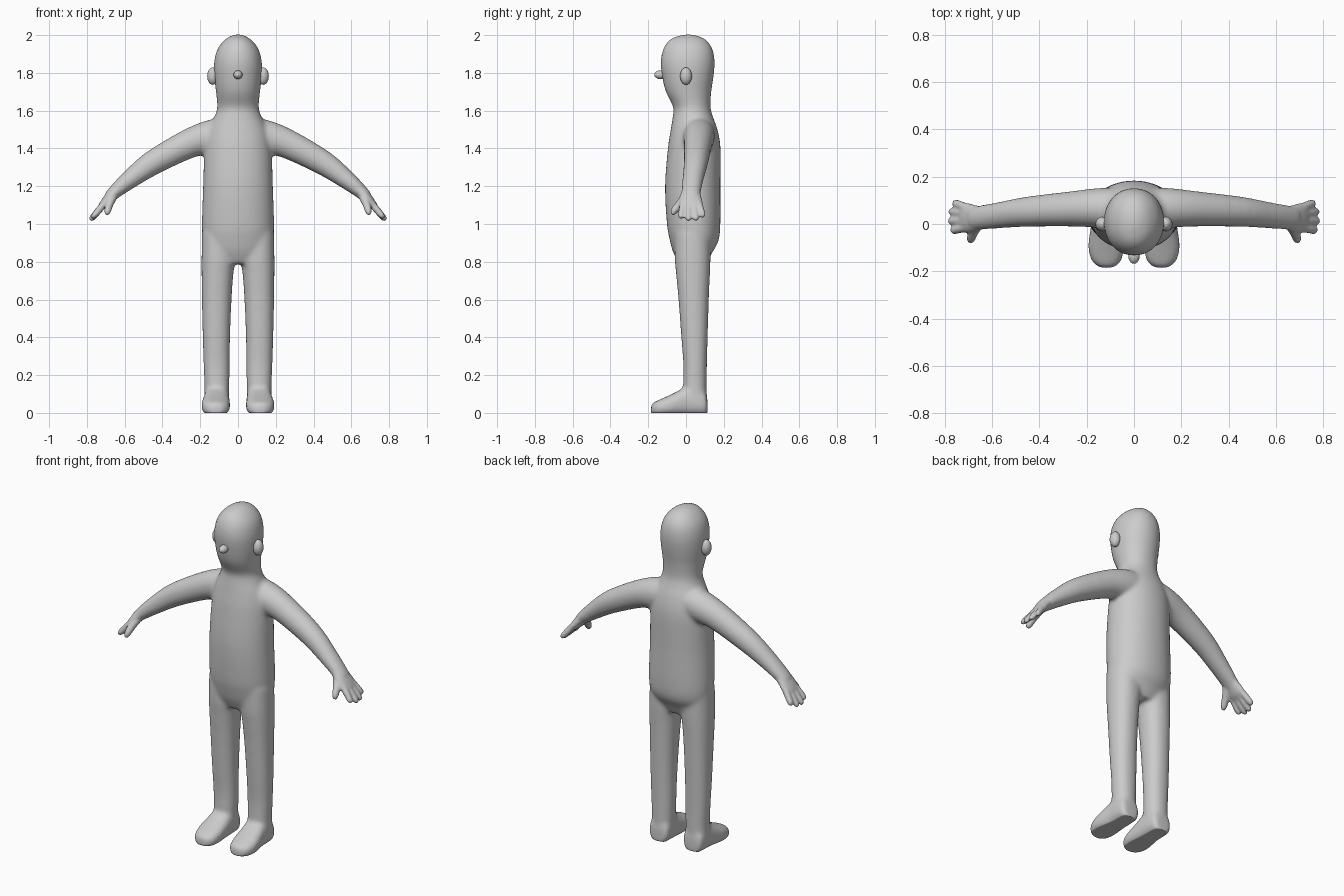
import bpy, bmesh, math
from mathutils import Vector

if "Cube" in bpy.data.objects:
    bpy.data.objects.remove(bpy.data.objects["Cube"])

SEG = 40
X, Y, Z = Vector((1, 0, 0)), Vector((0, 1, 0)), Vector((0, 0, 1))


def ring(c, u, v, power=2.0):
    """Closed (super)ellipse around c with half axes u and v."""
    pts = []
    for i in range(SEG):
        a = 2 * math.pi * i / SEG
        ca, sa = math.cos(a), math.sin(a)
        pts.append(Vector(c) + u * math.copysign(abs(ca) ** (2 / power), ca)
                   + v * math.copysign(abs(sa) ** (2 / power), sa))
    return pts


def loft(bm, rings, steps=4):
    """Skin smoothly interpolated rings, capped at both ends."""
    full, n = [], len(rings)
    for i in range(n - 1):
        p0, p1, p2, p3 = (rings[max(i - 1, 0)], rings[i], rings[i + 1], rings[min(i + 2, n - 1)])
        for s in range(steps):
            t = s / steps
            full.append([0.5 * (2 * b + (c - a) * t + (2 * a - 5 * b + 4 * c - d) * t ** 2
                                + (3 * b - a - 3 * c + d) * t ** 3)
                         for a, b, c, d in zip(p0, p1, p2, p3)])
    full.append(rings[-1])
    loops = [[bm.verts.new(p) for p in r] for r in full]
    faces = [bm.faces.new(loops[0]), bm.faces.new(loops[-1])]
    for a, b in zip(loops, loops[1:]):
        for i in range(SEG):
            j = (i + 1) % SEG
            faces.append(bm.faces.new((a[i], a[j], b[j], b[i])))
    bmesh.ops.recalc_face_normals(bm, faces=faces)


def tube(bm, path):
    """Limb along a path of (point, half width in y, half thickness)."""
    rings = []
    for i, (p, w, t) in enumerate(path):
        d = Vector(path[min(i + 1, len(path) - 1)][0]) - Vector(path[max(i - 1, 0)][0])
        v = d.cross(Y).normalized()
        u = v.cross(d).normalized()
        rings.append(ring(p, u * w, v * t))
    loft(bm, rings)


def fuse(bm, name, voxel, smooth):
    """Merge overlapping volumes into one skin and relax it."""
    mesh = bpy.data.meshes.new(name)
    bm.to_mesh(mesh)
    bm.free()
    ob = bpy.data.objects.new(name, mesh)
    bpy.context.collection.objects.link(ob)
    m = ob.modifiers.new("Fuse", 'REMESH')
    m.mode, m.voxel_size = 'VOXEL', voxel
    m = ob.modifiers.new("Relax", 'SMOOTH')
    m.factor, m.iterations = 0.5, smooth
    dg = bpy.context.evaluated_depsgraph_get()
    out = bpy.data.meshes.new_from_object(ob.evaluated_get(dg))
    bpy.data.objects.remove(ob)
    return out


def mirrored(mesh_bm):
    """Add the mirror image in x."""
    geo = bmesh.ops.duplicate(mesh_bm, geom=mesh_bm.verts[:] + mesh_bm.edges[:] + mesh_bm.faces[:])["geom"]
    for v in geo:
        if isinstance(v, bmesh.types.BMVert):
            v.co.x *= -1
    bmesh.ops.reverse_faces(mesh_bm, faces=[f for f in geo if isinstance(f, bmesh.types.BMFace)])


bm = bmesh.new()

# Arm
tube(bm, [((0.05, 0.065, 1.485), 0.085, 0.08), ((0.14, 0.068, 1.462), 0.085, 0.09),
          ((0.26, 0.064, 1.425), 0.075, 0.078), ((0.45, 0.052, 1.325), 0.064, 0.066),
          ((0.57, 0.037, 1.238), 0.056, 0.051), ((0.66, 0.026, 1.163), 0.052, 0.036),
          ((0.69, 0.024, 1.13), 0.05, 0.03)])
# Leg: z, inner x, outer x, front y, back y
leg = [(0.03, 0.05, 0.178, -0.01, 0.11), (0.14, 0.046, 0.178, -0.015, 0.11),
       (0.25, 0.044, 0.182, -0.014, 0.111), (0.4, 0.042, 0.187, -0.025, 0.115),
       (0.6, 0.034, 0.191, -0.04, 0.121), (0.74, 0.024, 0.193, -0.053, 0.127),
       (0.82, 0.012, 0.193, -0.06, 0.13), (0.95, 0.01, 0.191, -0.06, 0.13)]
loft(bm, [ring(((a + b) / 2, (f + k) / 2, z), X * (b - a) / 2, Y * (k - f) / 2, 2.2)
          for z, a, b, f, k in leg])
# Foot: y, height, half width, centre x
foot = [(0.114, 0.07, 0.04, 0.113), (0.1, 0.12, 0.06, 0.113), (0.05, 0.14, 0.066, 0.113),
        (0.0, 0.14, 0.068, 0.113), (-0.05, 0.112, 0.073, 0.116), (-0.1, 0.088, 0.076, 0.118),
        (-0.15, 0.066, 0.066, 0.117), (-0.175, 0.054, 0.045, 0.116), (-0.186, 0.04, 0.022, 0.116)]
loft(bm, [ring((x, y, (h - 0.015) / 2), X * w, Z * (h + 0.015) / 2, 2.6) for y, h, w, x in foot])
mirrored(bm)

# Torso and head: z, half width, front y, back y
trunk = [(0.79, 0.11, -0.04, 0.11), (0.85, 0.165, -0.068, 0.14), (0.91, 0.185, -0.085, 0.172),
         (1.0, 0.191, -0.101, 0.182), (1.2, 0.185, -0.111, 0.182), (1.4, 0.177, -0.096, 0.183),
         (1.5, 0.158, -0.081, 0.167), (1.57, 0.124, -0.07, 0.142), (1.62, 0.11, -0.068, 0.13),
         (1.7, 0.117, -0.107, 0.134), (1.78, 0.126, -0.126, 0.146), (1.86, 0.126, -0.134, 0.152),
         (1.93, 0.107, -0.119, 0.139), (1.98, 0.065, -0.08, 0.1), (2.003, 0.02, -0.015, 0.04)]
loft(bm, [ring((0, (f + k) / 2, z), X * w, Y * (k - f) / 2, 2.1) for z, w, f, k in trunk])
base = fuse(bm, "base", 0.009, 14)

# Hand: palm, four fingers, thumb
bm = bmesh.new()
tube(bm, [((0.63, 0.027, 1.185), 0.045, 0.03), ((0.67, 0.024, 1.15), 0.055, 0.03),
          ((0.705, 0.026, 1.11), 0.063, 0.025), ((0.73, 0.028, 1.085), 0.06, 0.016)])
for y0, y1, x1, z1 in [(-0.015, -0.028, 0.772, 1.032), (0.015, 0.012, 0.783, 1.02),
                       (0.044, 0.053, 0.78, 1.02), (0.07, 0.09, 0.764, 1.038)]:
    a, b = Vector((0.71, y0, 1.105)), Vector((x1, y1, z1))
    tube(bm, [(a, 0.018, 0.018), (a.lerp(b, 0.5), 0.018, 0.018),
              (a.lerp(b, 0.85), 0.017, 0.015), (b, 0.009, 0.009)])
tube(bm, [((0.66, 0.0, 1.15), 0.024, 0.024), ((0.68, -0.035, 1.105), 0.021, 0.021),
          ((0.69, -0.062, 1.07), 0.019, 0.018), ((0.694, -0.074, 1.05), 0.01, 0.01)])
mirrored(bm)
bm.from_mesh(base)

# Final skin, with flat soles
skin = fuse(bm, "body", 0.007, 4)
for v in skin.vertices:
    v.co.z = max(v.co.z, 0.0)
skin.name = "body"
body = bpy.data.objects.new("body", skin)
bpy.context.collection.objects.link(body)
skin.shade_smooth()

# Ears and nose
for name, loc, size in [("ear_left", (0.134, 0, 1.783), (0.029, 0.031, 0.046)),
                        ("ear_right", (-0.134, 0, 1.783), (0.029, 0.031, 0.046)),
                        ("nose", (0, -0.135, 1.79), (0.024, 0.033, 0.023))]:
    bpy.ops.mesh.primitive_uv_sphere_add(segments=32, ring_count=16, radius=1, location=loc)
    ob = bpy.context.object
    ob.name, ob.scale = name, size
    bpy.ops.object.shade_smooth()
